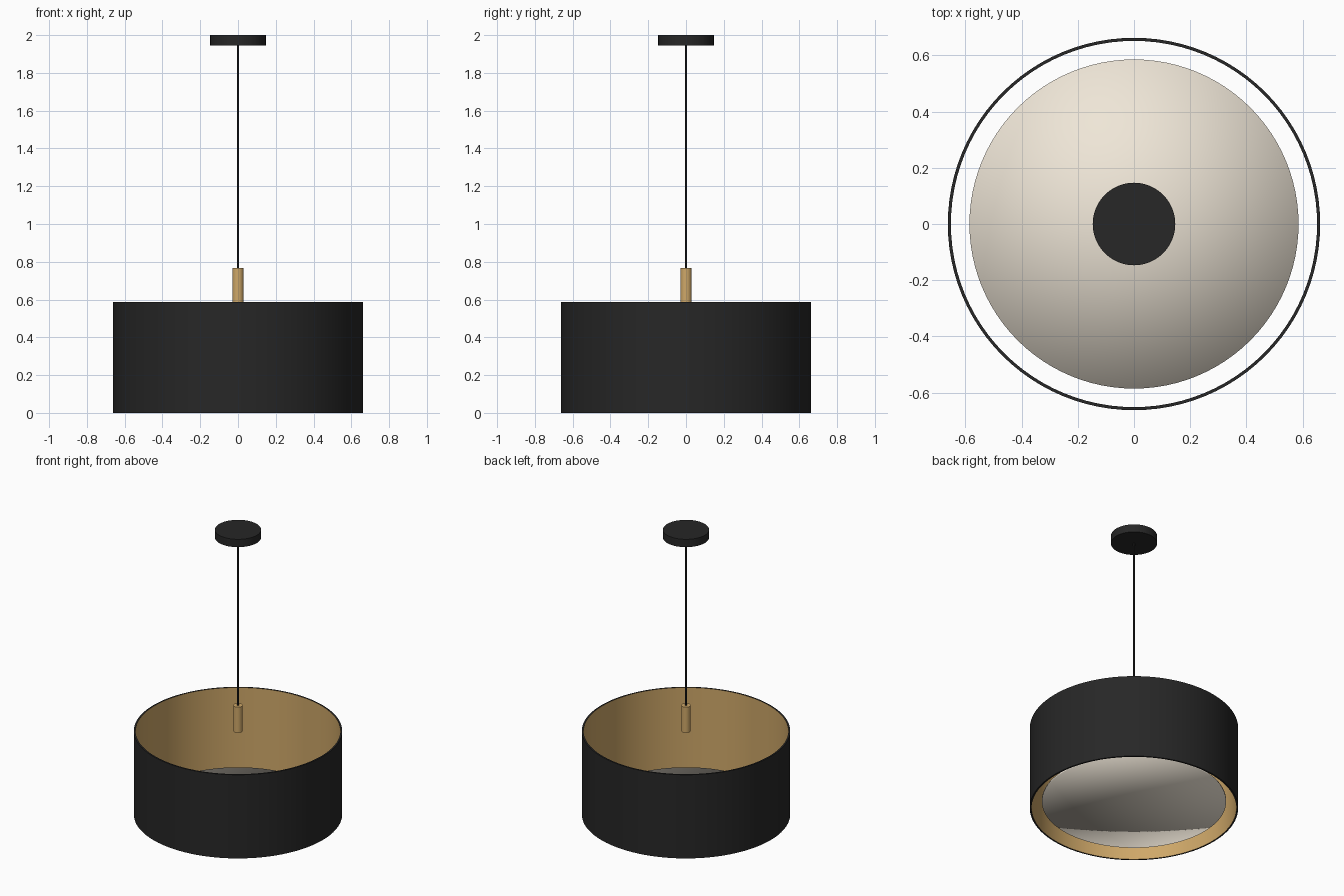
import bpy, bmesh, math

if "Cube" in bpy.data.objects:
    bpy.data.objects.remove(bpy.data.objects["Cube"])


def material(name, rgb):
    m = bpy.data.materials.new(name)
    m.diffuse_color = (*rgb, 1)
    m.use_nodes = True
    m.node_tree.nodes["Principled BSDF"].inputs["Base Color"].default_value = m.diffuse_color
    return m


black = material("matte_black", (0.02, 0.02, 0.02))
gold = material("brushed_gold", (0.62, 0.39, 0.14))
cream = material("cream_diffuser", (0.86, 0.79, 0.68))


def lathe(name, profile, mats, sides=96, closed=False, slots=None, soft=False):
    """Spin an (r, z) profile, listed bottom to top on the outside, about z."""
    bm = bmesh.new()
    rings = []
    for r, z in profile:
        if r == 0:
            rings.append([bm.verts.new((0, 0, z))] * sides)
        else:
            rings.append([bm.verts.new((r * math.cos(math.tau * i / sides),
                                        r * math.sin(math.tau * i / sides), z))
                          for i in range(sides)])
    n = len(rings)
    for k in range(n if closed else n - 1):
        a, b = rings[k], rings[(k + 1) % n]
        for i in range(sides):
            j = (i + 1) % sides
            quad = list(dict.fromkeys((a[i], a[j], b[j], b[i])))
            f = bm.faces.new(quad)
            f.material_index = slots[k] if slots else 0
    me = bpy.data.meshes.new(name)
    bm.to_mesh(me)
    bm.free()
    ob = bpy.data.objects.new(name, me)
    bpy.context.collection.objects.link(ob)
    for m in mats:
        me.materials.append(m)
    bpy.ops.object.select_all(action='DESELECT')
    ob.select_set(True)
    bpy.context.view_layer.objects.active = ob
    if soft:
        bpy.ops.object.shade_smooth()
    else:
        bpy.ops.object.shade_smooth_by_angle(angle=math.radians(30))
    return ob


def rod(name, r, z0, z1, mat, sides=48, soft=False):
    return lathe(name, [(0, z0), (r, z0), (r, z1), (0, z1)], [mat], sides, soft=soft)


# Drum shade: black outside and rims, gold lining inside
lathe("drum_shade", [(0.663, 0), (0.663, 0.587), (0.652, 0.587), (0.652, 0)],
      [black, gold], closed=True, slots=[0, 0, 1, 0])

# Thin diffuser disc just above the lower rim, softly shaded over its edge
rod("diffuser_disc", 0.586, 0.046, 0.058, cream, 96, soft=True)

# Lamp holder, cable and ceiling canopy
rod("lamp_holder", 0.03, 0.587, 0.767, gold)
rod("cable", 0.005, 0.765, 1.95, black, 16)
rod("ceiling_canopy", 0.147, 1.945, 2.0, black, 64)
